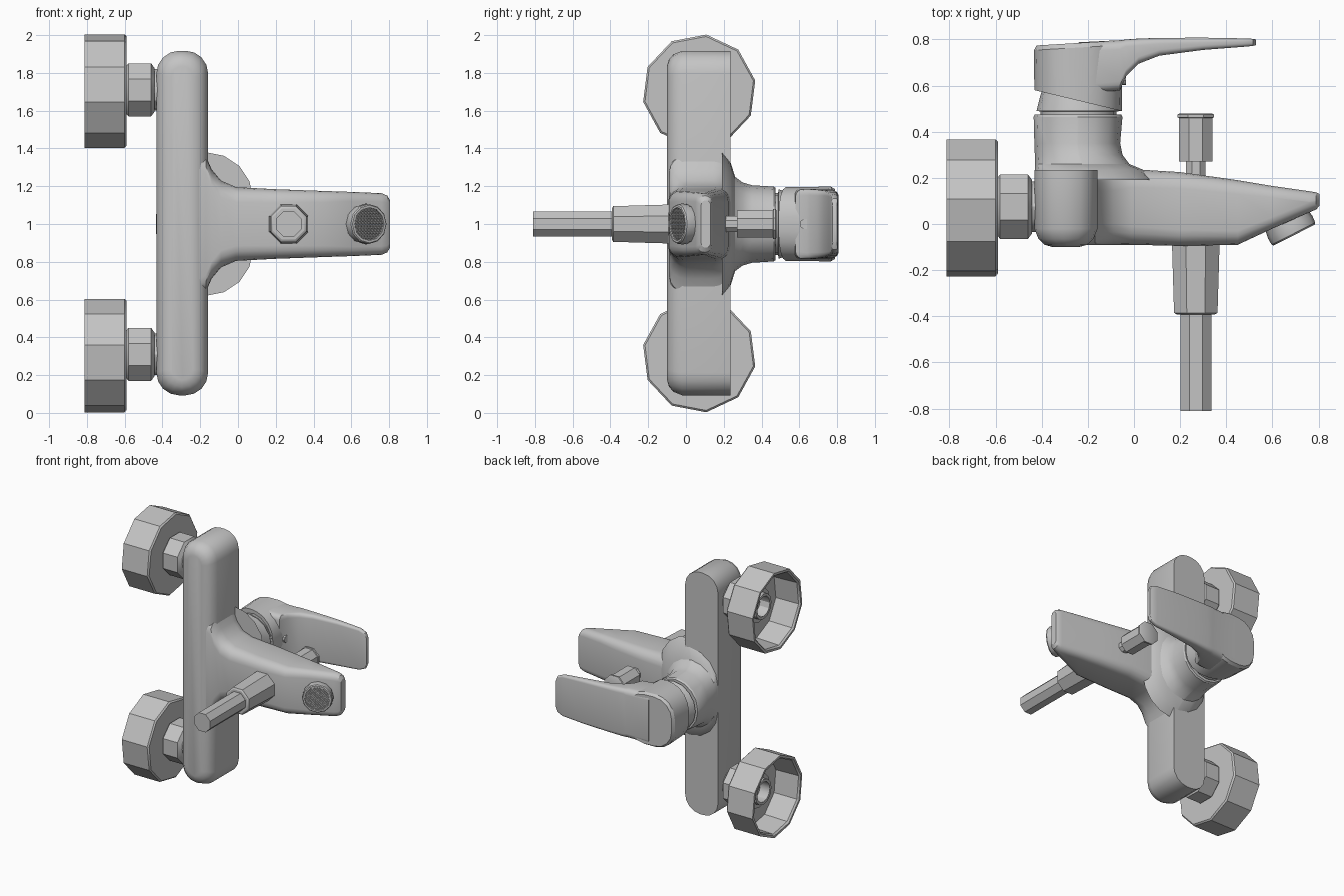
import bpy
import bmesh
from math import sin, cos, pi, radians, sqrt

cube = bpy.data.objects.get("Cube")
if cube:
    bpy.data.objects.remove(cube)

GREY = (0.55, 0.55, 0.55, 1)
chrome = bpy.data.materials.new("satin_grey")
chrome.use_nodes = True
chrome.diffuse_color = GREY
chrome.node_tree.nodes["Principled BSDF"].inputs["Base Color"].default_value = GREY


def finish(name, bm, angle=30):
    """Turn a bmesh into a shaded, coloured object."""
    bmesh.ops.recalc_face_normals(bm, faces=bm.faces)
    mesh = bpy.data.meshes.new(name)
    bm.to_mesh(mesh)
    bm.free()
    mesh.materials.append(chrome)
    obj = bpy.data.objects.new(name, mesh)
    bpy.context.collection.objects.link(obj)
    bpy.ops.object.select_all(action="DESELECT")
    obj.select_set(True)
    bpy.context.view_layer.objects.active = obj
    bpy.ops.object.shade_smooth_by_angle(angle=radians(angle))
    return obj


def rounded(cu, cv, hu, hv, r, seg=4):
    """Rounded rectangle outline."""
    r = min(r, hu * 0.98, hv * 0.98)
    pts = []
    for k, (su, sv) in enumerate([(1, 1), (-1, 1), (-1, -1), (1, -1)]):
        for i in range(seg + 1):
            a = (k + i / seg) * pi / 2
            pts.append((cu + su * (hu - r) + r * cos(a), cv + sv * (hv - r) + r * sin(a)))
    return pts


def polygon(cu, cv, r, n, turn=0.0):
    return [(cu + r * cos(2 * pi * (i + turn) / n), cv + r * sin(2 * pi * (i + turn) / n)) for i in range(n)]


def loft(name, axis, rings, angle=30):
    """Skin outlines placed along X or Y; each ring is (position, outline, slant)."""
    bm = bmesh.new()
    loops = []
    for t, pts, *slant in rings:
        s = slant[0] if slant else 0
        mid = sum(p[0] for p in pts) / len(pts)
        loops.append([bm.verts.new((t, u, v) if axis == "X" else (u, t + s * (u - mid), v)) for u, v in pts])
    n = len(loops[0])
    for a, b in zip(loops, loops[1:]):
        for i in range(n):
            bm.faces.new((a[i], a[(i + 1) % n], b[(i + 1) % n], b[i]))
    bm.faces.new(loops[0])
    bm.faces.new(loops[-1])
    return finish(name, bm, angle)


def turned(name, axis, cu, cv, n, profile, turn=0.0):
    """Faceted turned part from (position, radius) pairs."""
    return loft(name, axis, [(t, polygon(cu, cv, r, n, turn)) for t, r in profile])


def along_x(name, rows):
    """Loft from (x, y_front, y_back, half_height, corner) rows centred on z = 1."""
    return loft(name, "X", [(x, rounded((a + b) / 2, 1, (b - a) / 2, h, r)) for x, a, b, h, r in rows])


# Upright body bar with a rounded front edge
loft("body_bar", "Y", [
    (y, rounded(-0.295, 1.005, 0.137 - i, 0.912 - i, 0.12 - i * 0.6))
    for y, i in [(-0.1, 0.08), (-0.09, 0.045), (-0.065, 0.018), (-0.02, 0), (0.235, 0)]])

# Spout flaring out of the bar, with a sloped outlet end
along_x("spout", [
    (-0.27, -0.09, 0.23, 0.42, 0.09), (-0.17, -0.09, 0.232, 0.36, 0.09),
    (-0.14, -0.09, 0.232, 0.29, 0.09), (-0.09, -0.09, 0.235, 0.23, 0.09),
    (-0.01, -0.09, 0.238, 0.195, 0.08), (0.2, -0.095, 0.225, 0.184, 0.07),
    (0.45, -0.09, 0.19, 0.175, 0.06), (0.6, -0.02, 0.165, 0.17, 0.05),
    (0.76, 0.05, 0.142, 0.163, 0.045), (0.79, 0.063, 0.137, 0.15, 0.037),
    (0.805, 0.08, 0.13, 0.125, 0.025)])

# Rear neck blending into the body
loft("valve_neck", "Y", [
    (y, rounded((a + b) / 2, 1, (b - a) / 2, h, 0.4))
    for y, a, b, h in [(0.19, -0.43, 0.08, 0.38), (0.235, -0.43, 0.04, 0.33),
                       (0.26, -0.43, -0.02, 0.25), (0.3, -0.43, -0.05, 0.22),
                       (0.35, -0.432, -0.06, 0.205), (0.465, -0.435, -0.05, 0.198),
                       (0.475, -0.43, -0.055, 0.19)]])
turned("cartridge_collar", "Y", -0.24, 1, 16,
       [(0.46, 0.165), (0.488, 0.165), (0.49, 0.183), (0.56, 0.165), (0.6, 0.15)])

# Handle: slanted round hub plus a thin tapering lever
loft("handle_hub", "Y", [
    (0.535, rounded(-0.242, 1, 0.19, 0.195, 0.16), -0.24),
    (0.765, rounded(-0.242, 1, 0.192, 0.198, 0.15), 0.06),
    (0.785, rounded(-0.242, 1, 0.18, 0.185, 0.14), 0.06)])
along_x("handle_lever", [
    (-0.24, 0.56, 0.788, 0.19, 0.04), (-0.06, 0.58, 0.797, 0.185, 0.04),
    (-0.035, 0.64, 0.8, 0.182, 0.03), (0.02, 0.695, 0.804, 0.18, 0.03),
    (0.11, 0.73, 0.807, 0.175, 0.025), (0.3, 0.755, 0.808, 0.167, 0.02),
    (0.47, 0.768, 0.805, 0.155, 0.015), (0.515, 0.772, 0.803, 0.135, 0.012),
    (0.53, 0.776, 0.8, 0.1, 0.01)])
turned("handle_plug", "X", 0.63, 1, 10, [(-0.06, 0.028), (-0.034, 0.028)])

# Diverter knob behind the spout
turned("diverter_stem", "Y", 0.268, 1, 8, [(0.18, 0.045), (0.29, 0.045)], 0.5)
turned("diverter_knob", "Y", 0.268, 1, 8,
       [(0.27, 0.078), (0.46, 0.078), (0.462, 0.086), (0.475, 0.086), (0.48, 0.075)], 0.5)

# Shower hose and its conical nut
turned("hose_nut", "Y", 0.268, 1, 8,
       [(-0.07, 0.112), (-0.2, 0.108), (-0.385, 0.102), (-0.392, 0.09)], 0.5)
turned("hose", "Y", 0.268, 1, 8, [(-0.38, 0.073), (-0.81, 0.073)], 0.5)

# Tilted aerator with a recessed mesh grille
ring = turned("aerator_ring", "Y", 0, 0, 12,
              [(0.05, 0.1), (0.0, 0.108), (-0.03, 0.106), (-0.037, 0.1), (-0.037, 0.088), (-0.022, 0.086)])
bm = bmesh.new()
for i in range(-6, 7):
    off = i * 0.0125
    half = sqrt(0.087 ** 2 - off ** 2)
    for turn in (pi / 4, -pi / 4):
        corners = []
        for y in (-0.031, -0.022):
            for u, v in ((-half, -1), (half, -1), (half, 1), (-half, 1)):
                w = off + v * 0.002
                corners.append(bm.verts.new((u * cos(turn) - w * sin(turn), y, u * sin(turn) + w * cos(turn))))
        bm.faces.new(corners[:4])
        for k in range(4):
            j = (k + 1) % 4
            bm.faces.new((corners[k], corners[j], corners[j + 4], corners[k + 4]))
grille = finish("aerator_grille", bm)
for obj in (ring, grille):
    obj.location = (0.678, -0.015, 1)
    obj.rotation_euler.z = radians(27)

# Wall connections, one above and one below
for label, z, turn in (("upper", 1.703, 0.3), ("lower", 0.303, -0.3)):
    zn = 1.71 if z > 1 else 0.31
    turned(label + "_wall_cup", "X", 0.07, z, 10,
           [(-0.615, 0.268), (-0.8, 0.275), (-0.812, 0.285), (-0.812, 0.302), (-0.6, 0.302), (-0.59, 0.292)], turn)
    turned(label + "_union_nut", "X", 0.075, zn, 8,
           [(-0.6, 0.125), (-0.58, 0.152), (-0.46, 0.152), (-0.442, 0.125)], 0.5)
    turned(label + "_union_neck", "X", 0.075, zn, 12, [(-0.45, 0.11), (-0.4, 0.11)])
    turned(label + "_inlet_pipe", "X", 0.075, zn, 12,
           [(-0.6, 0.13), (-0.66, 0.13), (-0.66, 0.095), (-0.7, 0.095), (-0.7, 0.075), (-0.62, 0.075)])
